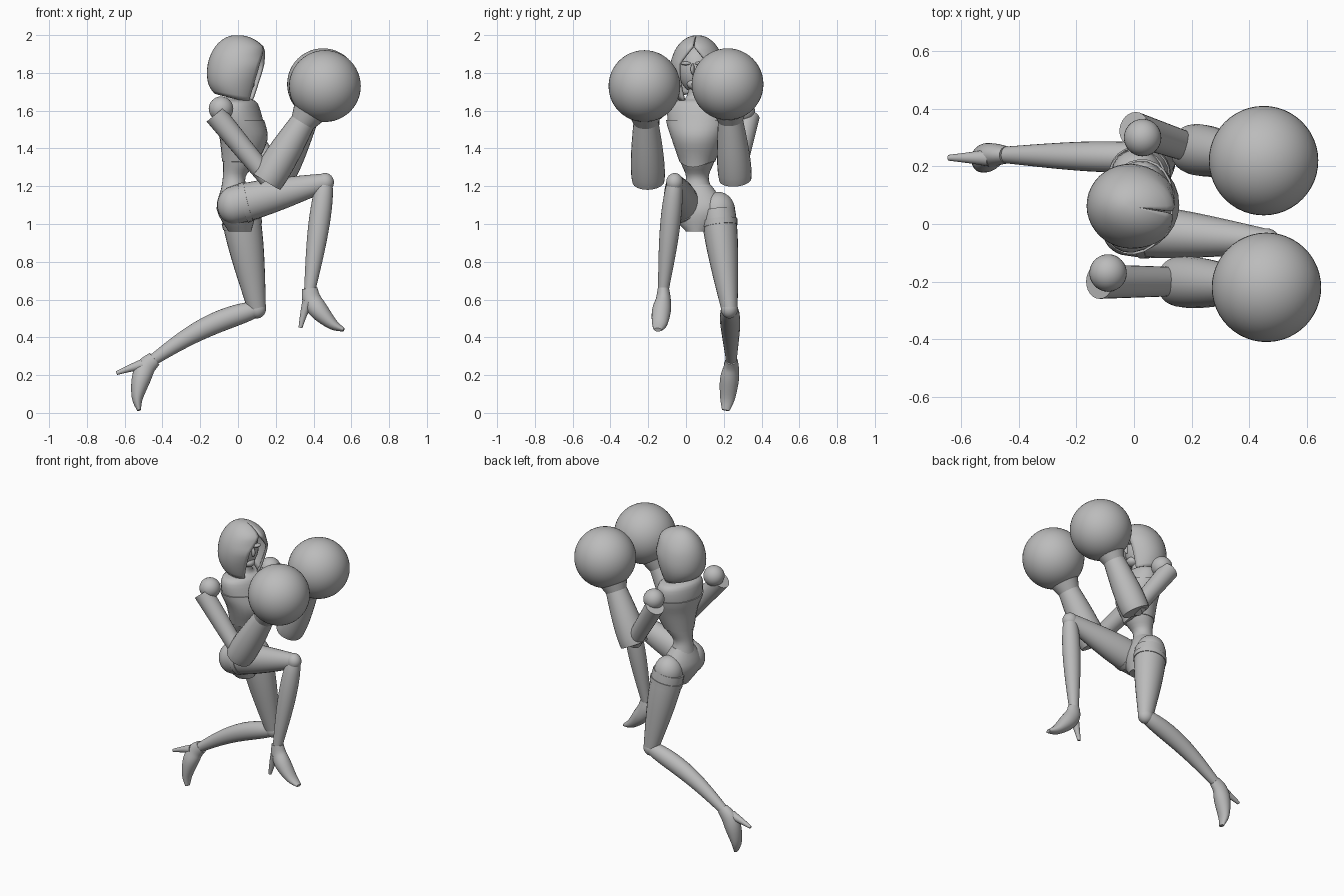
import bpy, bmesh, math
from mathutils import Vector, Matrix

if "Cube" in bpy.data.objects:
    bpy.data.objects.remove(bpy.data.objects["Cube"], do_unlink=True)

shade = (0.5, 0.5, 0.5, 1)
grey = bpy.data.materials.new("plain_grey")
grey.use_nodes = True
grey.diffuse_color = shade
grey.node_tree.nodes["Principled BSDF"].inputs["Base Color"].default_value = shade

# The upper body is turned slightly toward its right
turn = Matrix.Rotation(-0.25, 3, "Z")
forward, sideways = turn.col[0].copy(), turn.col[1].copy()
across = Vector((0, 1, 0))


def finish(name, bm):
    bmesh.ops.recalc_face_normals(bm, faces=bm.faces)
    mesh = bpy.data.meshes.new(name)
    bm.to_mesh(mesh)
    bm.free()
    mesh.materials.append(grey)
    part = bpy.data.objects.new(name, mesh)
    bpy.context.collection.objects.link(part)
    bpy.ops.object.select_all(action="DESELECT")
    part.select_set(True)
    bpy.context.view_layer.objects.active = part
    bpy.ops.object.shade_smooth_by_angle(angle=math.radians(40))
    return part


def blend(rows, steps=4):
    """Pass a smooth curve through rows of equal length."""
    padded = [rows[0]] + rows + [rows[-1]]
    smooth = []
    for before, start, end, after in zip(padded, padded[1:], padded[2:], padded[3:]):
        for step in range(steps):
            t = step / steps
            ease_in, ease_out = t * (1 - t) ** 2 / 2, t * t * (1 - t) / 2
            weight = t * t * (3 - 2 * t)
            smooth.append([b + (c - b) * weight + (c - a) * ease_in - (d - b) * ease_out
                           for a, b, c, d in zip(before, start, end, after)])
    return smooth + [list(rows[-1])]


def skin(name, rings):
    """Join rings of points into a closed surface."""
    bm = bmesh.new()
    loops = [[bm.verts.new(point) for point in ring] for ring in rings]
    for low, high in zip(loops, loops[1:]):
        for k in range(len(low)):
            bm.faces.new((low[k - 1], low[k], high[k], high[k - 1]))
    bm.faces.new(loops[0])
    bm.faces.new(loops[-1])
    return finish(name, bm)


def ellipse(centre, wide, deep, sides=24):
    angles = [math.tau * k / sides for k in range(sides)]
    return [centre + wide * math.sin(angle) + deep * math.cos(angle) for angle in angles]


def tube(name, rows):
    """Sweep ellipses along a path of rows (x, y, z, half width, half depth)."""
    centres = [Vector(row[:3]) for row in rows]
    rings = []
    for i, (centre, row) in enumerate(zip(centres, rows)):
        along = (centres[min(i + 1, len(rows) - 1)] - centres[max(i - 1, 0)]).normalized()
        wide = (across - along * across.dot(along)).normalized()
        rings.append(ellipse(centre, wide * row[3], wide.cross(along) * row[4]))
    return skin(name, rings)


def limb(name, start, end, thick, thin, swell=0, width=1, rise=0):
    """Taper from start to end, with a swelling muscle and an upward bow."""
    rows = []
    for step in range(17):
        t = step / 16
        radius = thick + (thin - thick) * t + swell * math.sin(math.pi * t ** 0.7)
        centre = start.lerp(end, t)
        centre.z += rise * math.sin(math.pi * t)
        rows.append((*centre, radius * width, radius))
    return tube(name, rows)


def ball(name, centre, size, segments=32):
    bm = bmesh.new()
    place = Matrix.Translation(centre) @ turn.to_4x4() @ Matrix.Diagonal((*size, 1))
    bmesh.ops.create_uvsphere(bm, u_segments=segments, v_segments=segments // 2, radius=1, matrix=place)
    return finish(name, bm)


def trunk(name, rows, grow=1.0, point=0):
    """Stack level ellipses of rows (z, x, half width, half depth)."""
    rings = []
    for z, x, wide, deep in rows:
        centre = Vector((x, 0.06, z))
        rings.append(ellipse(centre, sideways * wide * grow, forward * deep * grow))
    for spot in rings[-1]:
        ahead = (spot - centre).dot(forward) / (deep * grow)
        spot.z -= point * max(0, ahead) ** 3
    return skin(name, rings)


# Trunk with a pointed bodice derived from the same outline
torso_rows = blend([(1.74, 0, 0.05, 0.05), (1.67, 0, 0.06, 0.06), (1.64, 0, 0.15, 0.1), (1.55, 0.01, 0.16, 0.12),
                    (1.45, 0.03, 0.13, 0.12), (1.33, 0.01, 0.09, 0.09), (1.25, -0.02, 0.06, 0.06),
                    (1.18, -0.02, 0.08, 0.07)])
trunk("torso", torso_rows)
trunk("bodice", [row for row in torso_rows if 1.33 <= row[0] < 1.57], grow=1.05, point=0.03)
trunk("pelvis", blend([(1.21, -0.02, 0.07, 0.06), (1.08, -0.01, 0.15, 0.1), (0.96, 0.01, 0.06, 0.06)]))

# Hood: rings that open toward the face below the brow
bm = bmesh.new()
place = Matrix.Translation((0, 0.06, 0)) @ Matrix.Rotation(-0.15, 4, "Z")
columns = 32
previous = None
for step in range(17):
    polar = 0.1 + 2.2 * step / 16
    z = 1.8 + 0.2 * math.cos(polar)
    reach = math.sin(polar)
    back = -0.01 - 0.155 * reach
    front = min(0.19 * reach, 0.14 - 0.08 * max(0, (1.92 - z) / 0.27) ** 1.5)
    gap = 0.6 * min(1, max(0.05, (1.95 - z) * 10))
    radius = (front - back) / (1 + math.cos(gap))
    ring = []
    for k in range(columns + 1):
        angle = gap + (math.tau - 2 * gap) * k / columns
        droop = 0.3 * max(0, 1.75 - z) * math.cos(angle)
        spot = Vector((back + radius * (1 + math.cos(angle)), 0.147 * reach * math.sin(angle), z - droop))
        ring.append(bm.verts.new(place @ spot))
    if previous:
        for k in range(columns):
            bm.faces.new((previous[k], previous[k + 1], ring[k + 1], ring[k]))
    else:
        bm.faces.new(ring)
    previous = ring
bmesh.ops.remove_doubles(bm, verts=bm.verts, dist=0.002)
hood = finish("hood", bm)
cloth = hood.modifiers.new("thickness", "SOLIDIFY")
cloth.thickness = 0.014
cloth.offset = -1

# Face inside the hood
head = Vector((-0.01, 0.06, 1.82))
ball("head", head, (0.1, 0.1, 0.13))
ball("chin", head + forward * 0.06 - Vector((0, 0, 0.08)), (0.04, 0.04, 0.03))
ball("nose", head + forward * 0.1, (0.02, 0.01, 0.03))
for side, name in ((-1, "right_brow"), (1, "left_brow")):
    brow = head + forward * 0.09 + sideways * 0.04 * side
    ball(name, brow + Vector((0, 0, 0.03)), (0.02, 0.03, 0.01))

# Arms: shoulder ball, sleeve, flared forearm, cuff and round glove
arms = {
    "right": (-1, Vector((-0.09, -0.17, 1.61)), Vector((0.16, -0.2, 1.24)), Vector((0.46, -0.22, 1.73))),
    "left": (1, Vector((0.03, 0.3, 1.6)), Vector((0.21, 0.26, 1.25)), Vector((0.45, 0.22, 1.74))),
}
for side, (sign, shoulder, elbow, hand) in arms.items():
    sleeve = shoulder + Vector((-0.03, 0.03 * sign, -0.03))
    wrist = elbow.lerp(hand, 0.63)
    ball(side + "_shoulder", shoulder, (0.065, 0.065, 0.065))
    limb(side + "_upper_arm", sleeve, elbow, thick=0.06, thin=0.05)
    limb(side + "_forearm", elbow.lerp(hand, -0.03), wrist, thick=0.085, thin=0.065, swell=0.01)
    limb(side + "_glove_cuff", elbow.lerp(hand, 0.6), elbow.lerp(hand, 0.72), thick=0.065, thin=0.09)
    ball(side + "_glove", hand, (0.19, 0.19, 0.19), segments=48)

# Legs: the right is raised, the left trails with its foot pitched back
legs = {
    "right": (Vector((-0.02, -0.02, 1.1)), Vector((0.46, -0.06, 1.22)), Vector((0.38, -0.12, 0.65)), 0, 0),
    "left": (Vector((0.01, 0.17, 1.07)), Vector((0.1, 0.23, 0.55)), Vector((-0.45, 0.24, 0.28)), 0.98, 0.035),
}
boot_rows = blend([(0, 0, 0.01, 0.03, 0.04), (0.01, 0, -0.05, 0.04, 0.05), (0.05, -0.01, -0.11, 0.05, 0.05),
                   (0.12, -0.02, -0.18, 0.04, 0.03), (0.18, -0.03, -0.21, 0.02, 0.01)])
heel_rows = blend([(-0.01, -0.01, -0.06, 0.03, 0.03), (-0.03, -0.01, -0.12, 0.02, 0.02),
                   (-0.05, -0.01, -0.2, 0.01, 0.01)])
for side, (hip, knee, ankle, pitch, bow) in legs.items():
    ball(side + "_hip", hip, (0.09, 0.09, 0.1))
    limb(side + "_thigh", hip, knee, thick=0.1, thin=0.048, swell=0.012, width=0.9)
    limb(side + "_thigh_band", hip.lerp(knee, 0.1), hip.lerp(knee, 0.16), thick=0.107, thin=0.105, width=0.9)
    ball(side + "_knee", knee, (0.048, 0.045, 0.05))
    limb(side + "_shin", knee, ankle, thick=0.04, thin=0.03, swell=0.02, width=0.95, rise=bow)
    tilt = Matrix.Rotation(pitch, 3, "Y")
    for part, rows in (("_boot", boot_rows), ("_heel", heel_rows)):
        tube(side + part, [(*(ankle + tilt @ Vector(row[:3])), *row[3:]) for row in rows])
